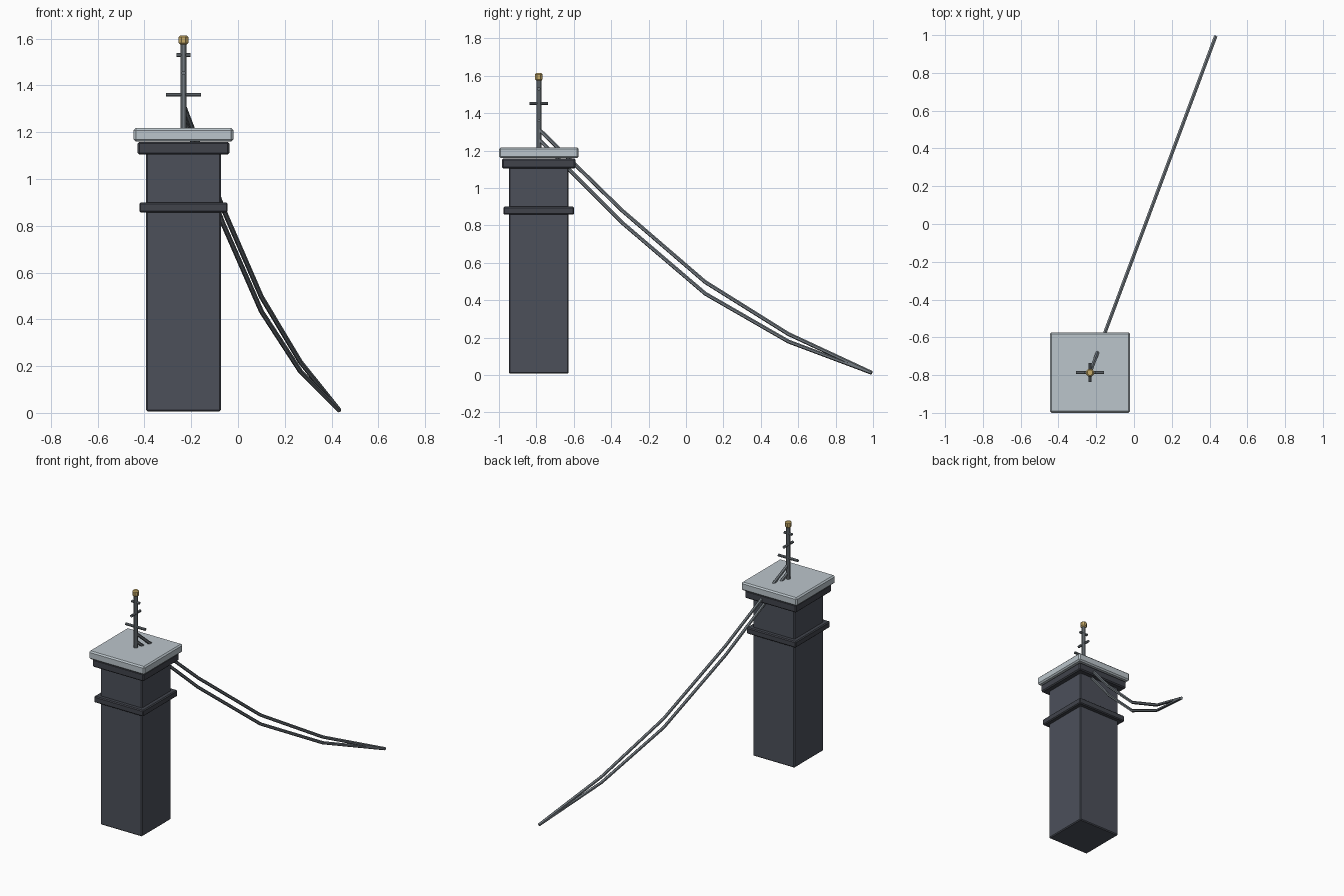
import bpy, bmesh, math
from mathutils import Vector

if "Cube" in bpy.data.objects:
    bpy.data.objects.remove(bpy.data.objects["Cube"])

CX, CY = -0.233, -0.787  # pillar axis


def material(name, rgb):
    m = bpy.data.materials.new(name)
    m.diffuse_color = (*rgb, 1)
    m.use_nodes = True
    m.node_tree.nodes["Principled BSDF"].inputs["Base Color"].default_value = m.diffuse_color
    return m


SLATE = material("slate", (0.072, 0.080, 0.102))
DARK = material("dark slate", (0.052, 0.057, 0.071))
STONE = material("pale stone", (0.50, 0.56, 0.60))
STEEL = material("steel", (0.17, 0.195, 0.216))
BRASS = material("brass", (0.56, 0.40, 0.14))


def finish(bm, name, mat):
    me = bpy.data.meshes.new(name)
    bm.to_mesh(me)
    bm.free()
    me.materials.append(mat)
    ob = bpy.data.objects.new(name, me)
    bpy.context.collection.objects.link(ob)
    return ob


def block(name, width, z0, z1, mat, bevel):
    """Square bevelled block on the pillar axis."""
    bm = bmesh.new()
    bmesh.ops.create_cube(bm, size=1)
    for v in bm.verts:
        v.co = (CX + v.co.x * width, CY + v.co.y * width,
                (z0 + z1) / 2 + v.co.z * (z1 - z0))
    bmesh.ops.bevel(bm, geom=bm.edges[:], offset=bevel, segments=1,
                    affect='EDGES')
    return finish(bm, name, mat)


def rod(name, points, radius, mat, sides=8):
    """Faceted rod swept through points, with closed ends."""
    pts = [Vector(p) for p in points]
    bm = bmesh.new()
    rings = []
    for i, p in enumerate(pts):
        t = (pts[min(i + 1, len(pts) - 1)] - pts[max(i - 1, 0)]).normalized()
        ref = Vector((0, 0, 1)) if abs(t.z) < 0.95 else Vector((0, 1, 0))
        u = t.cross(ref).normalized()
        w = u.cross(t)
        angles = [2 * math.pi * (k + 0.5) / sides for k in range(sides)]
        rings.append([bm.verts.new(p + radius * (math.cos(a) * u + math.sin(a) * w))
                      for a in angles])
    for a, b in zip(rings, rings[1:]):
        for k in range(sides):
            n = (k + 1) % sides
            bm.faces.new((a[k], a[n], b[n], b[k]))
    bm.faces.new(rings[0])
    bm.faces.new(rings[-1])
    bmesh.ops.recalc_face_normals(bm, faces=bm.faces[:])
    return finish(bm, name, mat)


# Masonry pillar with bands and cap
block("pillar", 0.32, 0.007, 1.11, SLATE, 0.006)
block("lower_band", 0.378, 0.857, 0.90, DARK, 0.006)
block("upper_band", 0.392, 1.104, 1.158, DARK, 0.007)
block("cap_slab", 0.426, 1.160, 1.217, STONE, 0.009)

# Mast with three crossbars
rod("mast", [(CX, CY, 1.20), (CX, CY, 1.59)], 0.0145, STEEL)
for name, axis, z, length in (("low_crossbar", (1, 0), 1.36, 0.15),
                              ("middle_crossbar", (0, 1), 1.452, 0.10),
                              ("top_crossbar", (1, 0), 1.53, 0.06)):
    h = length / 2
    rod(name, [(CX - axis[0] * h, CY - axis[1] * h, z),
               (CX + axis[0] * h, CY + axis[1] * h, z)], 0.009, STEEL)

# Brass finial: eight-sided knob with chamfered ends
bm = bmesh.new()
for z, r in ((1.574, 0.015), (1.581, 0.022), (1.607, 0.022), (1.614, 0.015)):
    bmesh.ops.create_circle(bm, segments=8, radius=r)
    for v in bm.verts[-8:]:
        a = math.pi / 8
        x, y = v.co.x, v.co.y
        v.co = (CX + x * math.cos(a) - y * math.sin(a),
                CY + x * math.sin(a) + y * math.cos(a), z)
bmesh.ops.convex_hull(bm, input=bm.verts[:])
bmesh.ops.dissolve_limit(bm, angle_limit=0.02, verts=bm.verts[:], edges=bm.edges[:])
finish(bm, "finial", BRASS)

# Two sagging cables meeting at the far anchor
END = (0.432, 0.993)
for name, heights in (("upper_cable", (1.315, 0.88, 0.497, 0.219, 0.012)),
                      ("lower_cable", (1.262, 0.815, 0.435, 0.179, 0.012))):
    rod(name, [(CX + (END[0] - CX) * i / 4, CY + (END[1] - CY) * i / 4, z)
               for i, z in enumerate(heights)], 0.0105, STEEL, 6)
